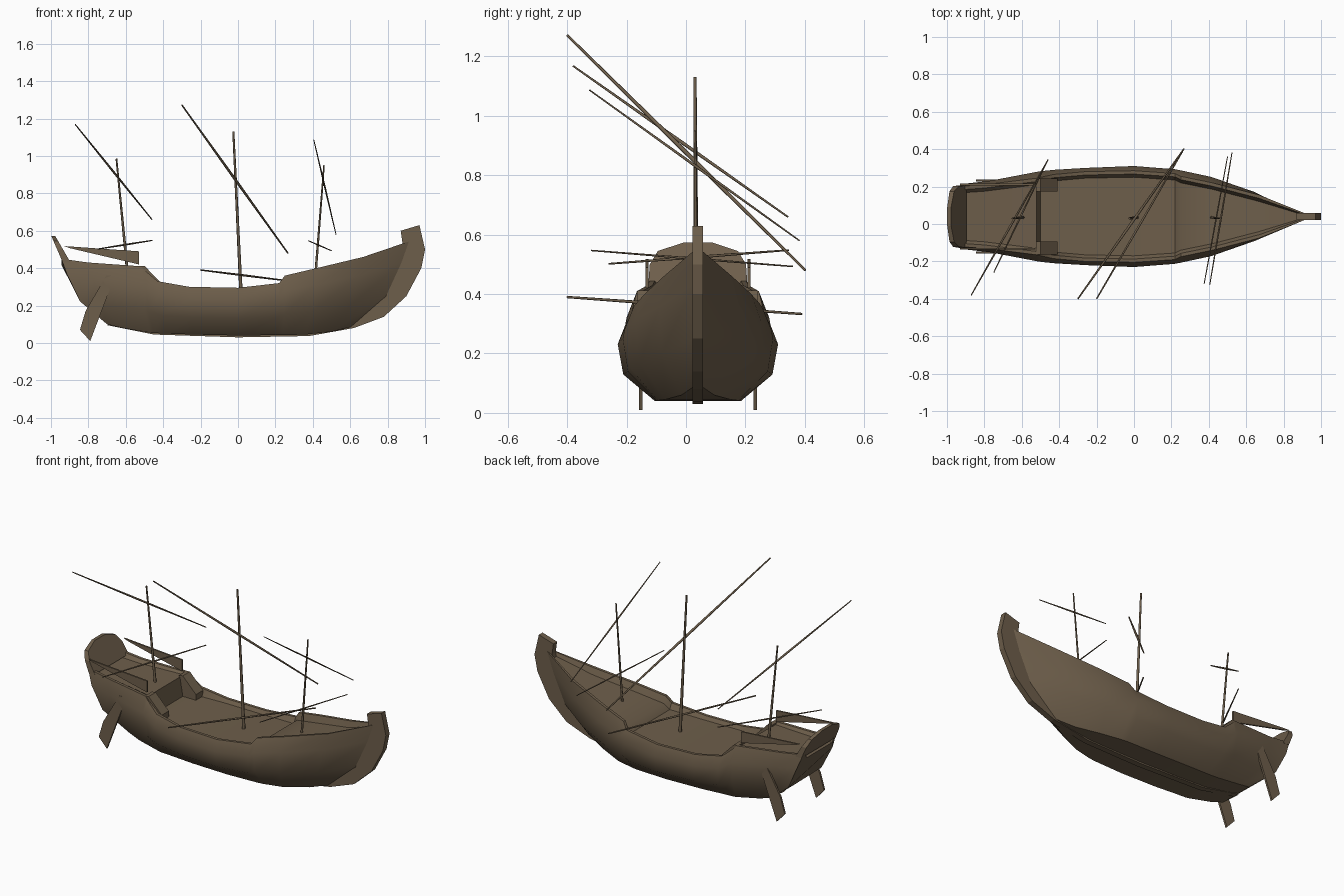
import bpy, bmesh, math
from mathutils import Vector

cube = bpy.data.objects.get("Cube")
if cube:
    bpy.data.objects.remove(cube, do_unlink=True)

CENTRE = 0.04  # y of the ship's centre line

wood = bpy.data.materials.new("weathered_wood")
wood.use_nodes = True
colour = (0.155, 0.113, 0.07, 1)
wood.diffuse_color = colour
wood.node_tree.nodes["Principled BSDF"].inputs["Base Color"].default_value = colour


def finish(name, bm, smooth=None):
    """Turn a bmesh into a named wooden object."""
    bmesh.ops.recalc_face_normals(bm, faces=bm.faces)
    mesh = bpy.data.meshes.new(name)
    bm.to_mesh(mesh)
    bm.free()
    mesh.materials.append(wood)
    obj = bpy.data.objects.new(name, mesh)
    bpy.context.collection.objects.link(obj)
    if smooth:
        bpy.ops.object.select_all(action='DESELECT')
        obj.select_set(True)
        bpy.context.view_layer.objects.active = obj
        bpy.ops.object.shade_smooth_by_angle(angle=math.radians(smooth))
    return obj


def skin(name, rings, smooth=None):
    """Join matching closed rings of points into a capped solid."""
    bm = bmesh.new()
    loops = [[bm.verts.new(p) for p in ring] for ring in rings]
    count = len(loops[0])
    for a, b in zip(loops, loops[1:]):
        for i in range(count):
            j = (i + 1) % count
            bm.faces.new((a[i], a[j], b[j], b[i]))
    bm.faces.new(loops[0])
    bm.faces.new(loops[-1])
    return finish(name, bm, smooth)


def plate(name, outline, offset, thickness):
    """Upright board with an x-z outline."""
    sides = (offset - thickness / 2, offset + thickness / 2)
    return skin(name, [[(x, CENTRE + y, z) for x, z in outline] for y in sides])


def spar(name, start, end, thick, thin, both_ends=False):
    """Round pole, tapered towards the end or towards both ends."""
    start, end = Vector(start), Vector(end)
    direction = (end - start).normalized()
    u = direction.orthogonal().normalized()
    v = direction.cross(u)
    if both_ends:
        stages = [(start, thin), ((start + end) / 2, thick), (end, thin)]
    else:
        stages = [(start, thick), (end, thin)]
    angles = [math.tau * i / 6 for i in range(6)]
    rings = [[p + r * (u * math.cos(a) + v * math.sin(a)) for a in angles]
             for p, r in stages]
    return skin(name, rings, 70)


def hull_ring(top_x, low_x, beam, sheer, floor, top_z, low_z, depth):
    """Cross-section of the hull with bulwark rim and sunken deck."""
    def outer(f, half):
        return (low_x + (top_x - low_x) * math.sqrt(f), half,
                low_z + (top_z - low_z) * f)
    half = [(top_x, max(sheer - 0.035, 0.004), top_z - depth),
            (top_x, max(sheer - 0.018, 0.008), top_z),
            outer(1, sheer), outer(0.75, beam),
            outer(0.35, beam * 0.93), outer(0, floor)]
    left = [(x, CENTRE + y, z) for x, y, z in half]
    right = [(x, CENTRE - y, z) for x, y, z in reversed(half)]
    return left + right


# Hull: top x, bottom x, beam, sheer, floor, top z, bottom z, deck depth
stations = [
    (-.945, -.7, .175, .16, .11, .45, .1, .03),
    (-.8, -.62, .19, .17, .125, .43, .08, .02),
    (-.52, -.47, .24, .205, .14, .41, .055, .01),
    (-.5, -.45, .243, .21, .14, .39, .053, .105),
    (-.43, -.38, .25, .225, .14, .33, .05, .045),
    (-.26, -.24, .26, .24, .145, .3, .045, .02),
    (0, 0, .27, .245, .145, .295, .04, .02),
    (.22, .2, .253, .23, .14, .32, .042, .035),
    (.25, .24, .247, .215, .135, .36, .042, .04),
    (.42, .36, .212, .18, .11, .4, .045, .04),
    (.67, .5, .13, .115, .055, .46, .06, .035),
    (.92, .62, .015, .015, .012, .545, .09, .02),
]
skin("hull", [hull_ring(*s) for s in stations], 38)

# Keel sweeping up into the stem post with its square head
plate("keel_and_stem", [
    (-.7, .095), (-.45, .045), (0, .03), (.38, .037), (.62, .08), (.78, .14),
    (.9, .25), (.98, .4), (1, .5), (.97, .63), (.87, .6), (.88, .53),
    (.85, .4), (.75, .25), (.55, .15), (0, .1), (-.6, .14)], 0, 0.036)


# Raked stern board with an arched top
def stern_ring(lean, base):
    edge = [(.167, .43), (.162, .5), (.135, .545), (.05, .573)]
    points = edge + [(-y, z) for y, z in reversed(edge)]
    return [(-.937 - (z - .43) * lean + base, CENTRE + y, z) for y, z in points]


skin("stern_board", [stern_ring(.43, 0), stern_ring(.58, .042)])

# Paired parts on each side
for side, sign in (("left", 1), ("right", -1)):
    plate(side + "_quarter_rail",
          [(-.93, .518), (-.53, .49), (-.53, .42), (-.9, .507)], sign * .172, .01)
    plate(side + "_stair",
          [(-.525, .41), (-.5, .412), (-.41, .32), (-.41, .27), (-.525, .27)],
          sign * .168, .07)
    plate(side + "_steering_oar",
          [(-.705, .36), (-.67, .362), (-.68, .3), (-.79, .01), (-.845, .07),
           (-.815, .17)], sign * .193, .012)

# Masts: base x, base z, head x, head z, radius
masts = {
    "main": (.016, .27, -.025, 1.13, .0095),
    "mizzen": (-.593, .4, -.65, .985, .008),
    "fore": (.413, .35, .46, .95, .007),
}
for name, (x, z, head_x, head_z, r) in masts.items():
    spar(name + "_mast", (x, CENTRE - .005, z), (head_x, CENTRE - .01, head_z), r, r * 0.6)

# Slanting yards and low booms
spar("main_yard", (-.3, -.4, 1.272), (.267, .402, .48), .0075, .004, True)
spar("mizzen_yard", (-.87, -.38, 1.168), (-.46, .343, .66), .006, .003, True)
spar("fore_yard", (.405, -.325, 1.087), (.524, .382, .58), .005, .0025, True)
spar("main_boom", (-.2, -.4, .39), (.26, .39, .333), .006, .004, True)
spar("mizzen_boom", (-.75, -.26, .502), (-.46, .345, .548), .005, .003, True)
spar("fore_boom", (.375, -.32, .547), (.5, .36, .493), .004, .0025, True)
